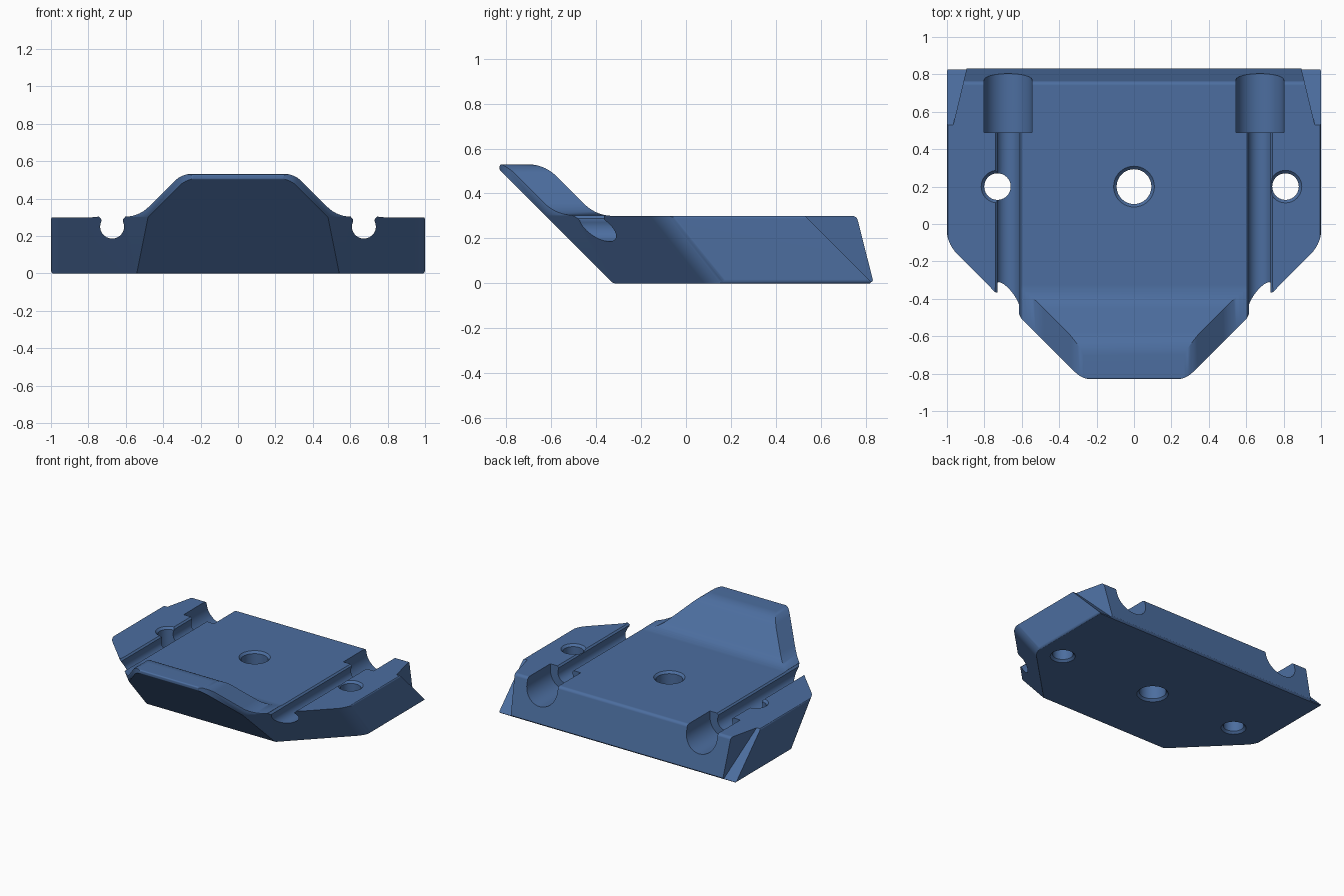
import bpy, bmesh, math
from mathutils import Vector

if "Cube" in bpy.data.objects:
    bpy.data.objects.remove(bpy.data.objects["Cube"])

blue = bpy.data.materials.new("slate_blue")
blue.diffuse_color = (0.072, 0.155, 0.348, 1)
blue.use_nodes = True
blue.node_tree.nodes["Principled BSDF"].inputs["Base Color"].default_value = blue.diffuse_color


def rounded(corners, steps=7):
    """Turn (a, b, radius) corners into a polygon with filleted corners."""
    out = []
    n = len(corners)
    for i, (a, b, r) in enumerate(corners):
        p = Vector((a, b))
        if r == 0:
            out.append(p)
            continue
        u = (Vector(corners[i - 1][:2]) - p).normalized()
        v = (Vector(corners[(i + 1) % n][:2]) - p).normalized()
        half = u.angle(v) / 2
        centre = p + (u + v).normalized() * (r / math.sin(half))
        t = r / math.tan(half)
        s, e = p + u * t - centre, p + v * t - centre
        sweep = math.pi - 2 * half
        for k in range(steps + 1):
            f = k / steps
            w0 = math.sin((1 - f) * sweep) / math.sin(sweep)
            w1 = math.sin(f * sweep) / math.sin(sweep)
            out.append(centre + s * w0 + e * w1)
    return out


def mirrored(half):
    return rounded(half + [(-x, b, r) for x, b, r in reversed(half)])


def loft(name, loops):
    """Closed solid through a list of equal-length point loops."""
    bm = bmesh.new()
    rows = [[bm.verts.new(p) for p in loop] for loop in loops]
    n = len(rows[0])
    for lo, hi in zip(rows, rows[1:]):
        for k in range(n):
            j = (k + 1) % n
            bm.faces.new((lo[k], lo[j], hi[j], hi[k]))
    bm.faces.new(rows[0][::-1])
    bm.faces.new(rows[-1])
    if bm.calc_volume(signed=True) < 0:
        bmesh.ops.reverse_faces(bm, faces=bm.faces[:])
    mesh = bpy.data.meshes.new(name)
    bm.to_mesh(mesh)
    bm.free()
    mesh.materials.append(blue)
    ob = bpy.data.objects.new(name, mesh)
    bpy.context.collection.objects.link(ob)
    return ob


def prism(name, points, vec):
    return loft(name, [points, [Vector(p) + Vector(vec) for p in points]])


def is_closed(mesh):
    bm = bmesh.new()
    bm.from_mesh(mesh)
    good = len(bm.faces) > 0 and all(e.is_manifold for e in bm.edges)
    bm.free()
    return good


def combine(target, tool, op):
    """Boolean the tool into the target, keeping a closed result."""
    backup = target.data.copy()
    bpy.context.view_layer.objects.active = target
    for solver in ('EXACT', 'MANIFOLD'):
        target.data = backup.copy()
        mod = target.modifiers.new("cut", 'BOOLEAN')
        mod.operation, mod.object, mod.solver = op, tool, solver
        bpy.context.view_layer.update()
        bpy.ops.object.modifier_apply(modifier=mod.name)
        if is_closed(target.data):
            break
    bpy.data.objects.remove(tool)


# Main plate with raised front lip: side profile swept across the width
side = rounded([(-0.325, 0, 0.02), (-0.83, 0.505, 0.012), (-0.83, 0.53, 0.01),
                (-0.63, 0.53, 0.18), (-0.40, 0.30, 0.18), (0.76, 0.30, 0.025),
                (0.833, 0.012, 0.006), (0.82, 0, 0)])
plate = prism("mounting_plate", [(-1.2, y, z) for y, z in side], (2.4, 0, 0))

# Front outline narrows the lip to a trapezoid
front = mirrored([(1, -0.003, 0.02), (1, 0.303, 0.015), (0.53, 0.303, 0.18), (0.30, 0.533, 0.14)])
combine(plate, prism("front_outline", [(x, -2, z) for x, z in front], (0, 4, 0)), 'INTERSECT')

# Sheared plan outline makes the undercut diagonal front corners
plan = mirrored([(1.003, 2.5, 0), (1.003, 0.137, 0.2), (0.1, -0.766, 0)])
combine(plate, prism("plan_outline", [(x, y + 0.08, -0.1) for x, y in plan],
                     (0, -0.64, 0.8)), 'INTERSECT')

# Upright plan outline trims and rounds the corners of the lip
lip = mirrored([(2, 2, 0), (2, 0.893, 0), (0.276, -0.831, 0.13)])
combine(plate, prism("lip_outline", [(x, y, -1) for x, y in lip], (0, 0, 3)), 'INTERSECT')

for s in (-1, 1):
    cx = 0.673 * s
    # Rod groove with a slightly narrower open neck
    neck = math.asin(0.057 / 0.064)
    arc = []
    for k in range(29):
        a = math.pi / 2 + neck + (2 * math.pi - 2 * neck) * k / 28
        arc.append((cx + 0.064 * math.cos(a), -1.5, 0.25 + 0.064 * math.sin(a)))
    arc += [(cx + 0.057, -1.5, 0.288), (cx + 0.07, -1.5, 0.302), (cx + 0.07, -1.5, 0.6),
            (cx - 0.07, -1.5, 0.6), (cx - 0.07, -1.5, 0.302), (cx - 0.057, -1.5, 0.288)]
    combine(plate, prism("rod_groove", arc, (0, 3, 0)), 'DIFFERENCE')

    # Wider round-bottomed pocket at the rear end of each groove
    ring = [(cx + 0.128 * math.cos(math.pi * (1 + k / 24)), 0.49,
             0.255 + 0.128 * math.sin(math.pi * (1 + k / 24))) for k in range(25)]
    ring += [(cx + 0.128, 0.49, 0.62), (cx - 0.128, 0.49, 0.62)]
    combine(plate, prism("rear_pocket", ring, (0, 1.1, 0)), 'DIFFERENCE')

    # Sloped notch in the rear corner, leaving a ramp down to the bottom edge
    tri = [(0.845, -0.015), (0.48, 0.35), (0.95, 0.35), (0.95, -0.015)]
    inner = [(s * (0.967 - 0.24 * (y - 0.53)), y, z) for y, z in tri]
    outer = [(s * 1.2, y, z) for y, z in tri]
    combine(plate, loft("corner_notch", [inner, outer]), 'DIFFERENCE')

# Screw holes with chamfered rims on both faces
for x, r in ((0, 0.093), (-0.73, 0.071), (0.81, 0.071)):
    rings = [(r + 0.036, -0.02), (r, 0.016), (r, 0.284), (r + 0.036, 0.32)]
    circles = [[(x + q * math.cos(math.pi * k / 20), 0.2 + q * math.sin(math.pi * k / 20), z)
                for k in range(40)] for q, z in rings]
    combine(plate, loft("screw_hole", circles), 'DIFFERENCE')

# Smooth fillets and bores, crisp edges elsewhere
bpy.ops.object.select_all(action='DESELECT')
plate.select_set(True)
bpy.context.view_layer.objects.active = plate
bpy.ops.object.shade_smooth_by_angle(angle=math.radians(30))
weighted = plate.modifiers.new("even_normals", 'WEIGHTED_NORMAL')
weighted.keep_sharp = True
